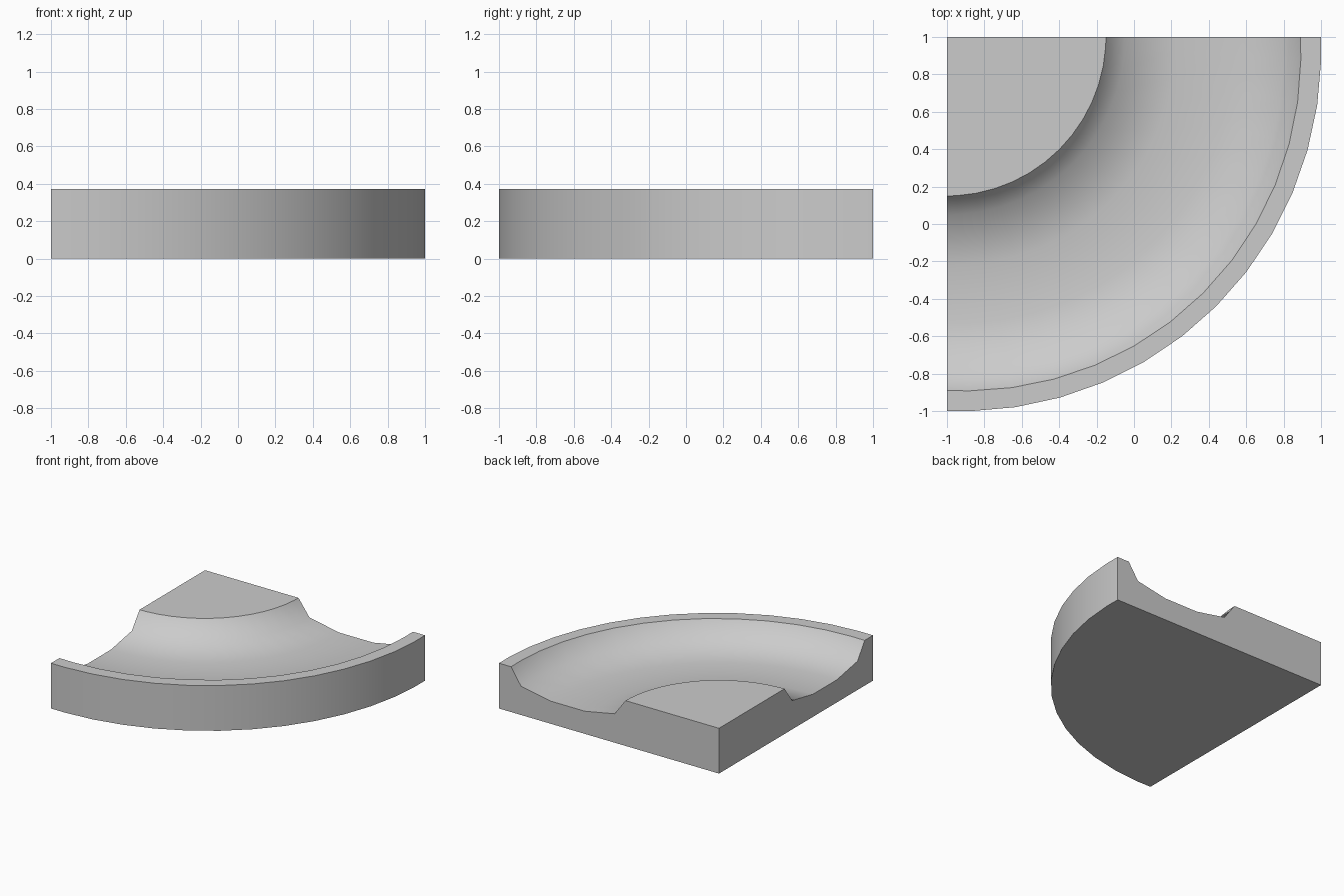
import bpy, bmesh, math

if "Cube" in bpy.data.objects:
    bpy.data.objects.remove(bpy.data.objects["Cube"])

H = 0.372
# cross-section: radius, height, bulge of the arc at 45 degrees
PROFILE = [
    (0.0, H, 0.0),
    (0.85, H, 0.0),                                   # inner platform edge
    (0.95, 0.237, 0.005), (1.22, 0.186, 0.017),       # groove
    (1.53, 0.186, 0.031), (1.80, 0.237, 0.043),
    (1.89, H, 0.047),                                 # rim
    (2.0, H, 0.036),
    (2.0, 0.0, 0.036), (0.0, 0.0, 0.0),
]
ANGLES = [0] + [45 + 6.9 * k for k in range(-6, 7)] + [90]


def ring_point(r, z, bulge, deg):
    a = math.radians(deg)
    r += bulge * math.sin(2 * a)
    return (-1 + r * math.sin(a), 1 - r * math.cos(a), z)


# loft the profile around the corner
bm = bmesh.new()
rows = [[bm.verts.new(ring_point(r, z, b, d)) for r, z, b in PROFILE] for d in ANGLES]
for row, nxt in zip(rows, rows[1:]):
    for i in range(len(PROFILE) - 1):
        bm.faces.new((row[i], row[i + 1], nxt[i + 1], nxt[i]))

# flat cut ends
bm.faces.new(rows[0])
bm.faces.new(rows[-1][::-1])
bmesh.ops.remove_doubles(bm, verts=bm.verts, dist=1e-4)
bmesh.ops.recalc_face_normals(bm, faces=bm.faces)

mesh = bpy.data.meshes.new("curved_channel")
bm.to_mesh(mesh)
bm.free()
obj = bpy.data.objects.new("curved_channel", mesh)
bpy.context.collection.objects.link(obj)

# smooth groove and outer wall, crisp rim and platform edges
bpy.context.view_layer.objects.active = obj
obj.select_set(True)
bpy.ops.object.shade_smooth_by_angle(angle=math.radians(48))
